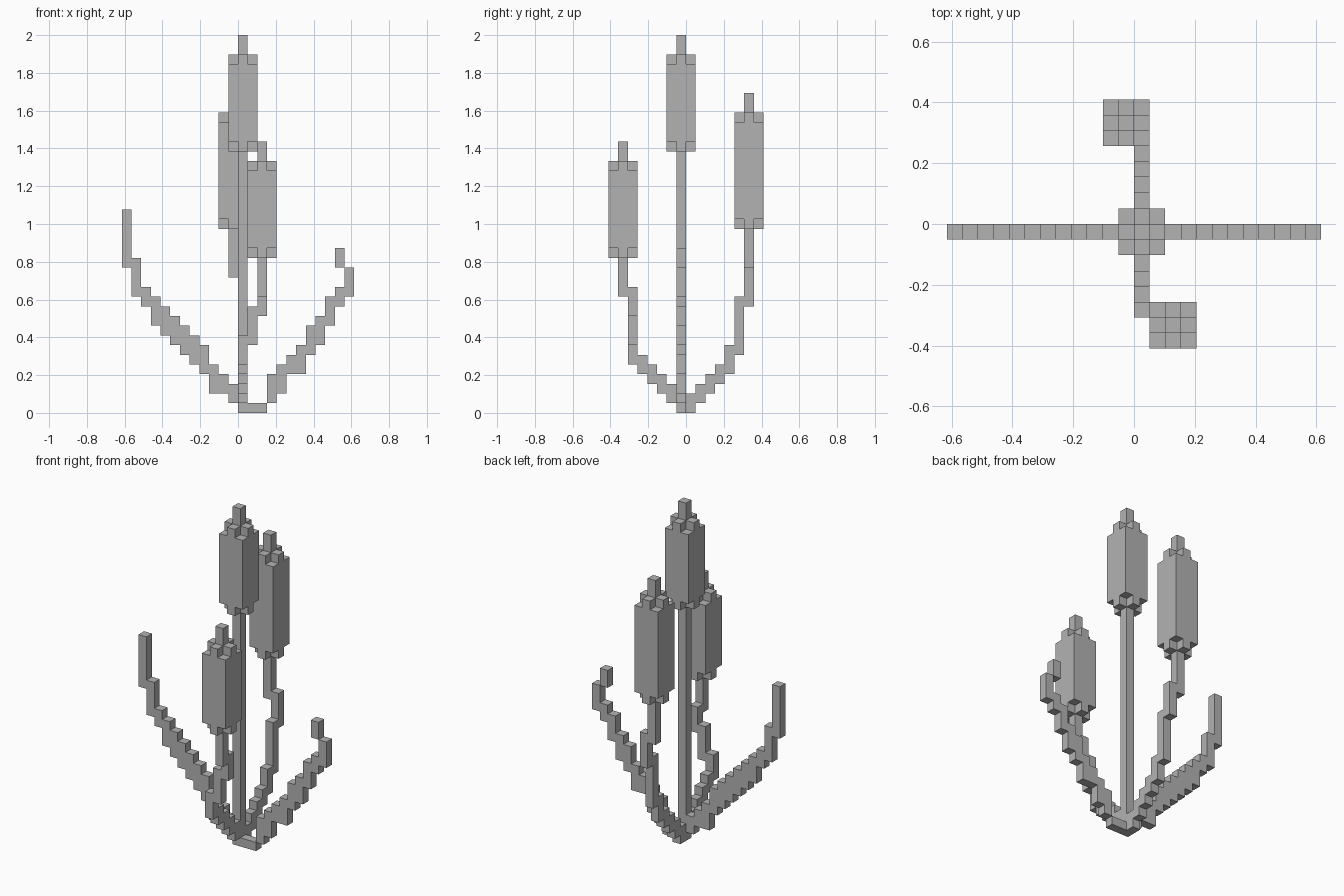
import bpy, bmesh, math
from mathutils import Vector

UNIT = 2 / 39  # edge of one block

cube = bpy.data.objects.get("Cube")
if cube:
    bpy.data.objects.remove(cube, do_unlink=True)

gray = bpy.data.materials.new("plant_gray")
gray.use_nodes = True
gray.diffuse_color = (0.45, 0.45, 0.45, 1)
gray.node_tree.nodes["Principled BSDF"].inputs["Base Color"].default_value = gray.diffuse_color


def column(x, y, low, high):
    """Blocks of one upright column."""
    return {(x, y, z) for z in range(low, high)}


def build(name, blocks):
    """Skin a set of blocks: keep only outer faces, then merge flat areas."""
    bm = bmesh.new()
    for block in blocks:
        centre = Vector(block) + Vector((0.5, 0.5, 0.5))
        for axis in range(3):
            for sign in (-1, 1):
                n = Vector((0, 0, 0))
                n[axis] = sign
                if tuple(int(a + b) for a, b in zip(block, n)) in blocks:
                    continue
                u = Vector((n.y, n.z, n.x))
                v = n.cross(u)
                corners = [centre + (n + u * a + v * b) / 2
                           for a, b in ((-1, -1), (1, -1), (1, 1), (-1, 1))]
                bm.faces.new([bm.verts.new(c * UNIT) for c in corners])
    bmesh.ops.remove_doubles(bm, verts=bm.verts, dist=UNIT / 100)
    bmesh.ops.dissolve_limit(bm, angle_limit=math.radians(1),
                             verts=bm.verts, edges=bm.edges)
    mesh = bpy.data.meshes.new(name)
    bm.to_mesh(mesh)
    bm.free()
    mesh.materials.append(gray)
    bpy.context.collection.objects.link(bpy.data.objects.new(name, mesh))


def seed_head(name, x, y, low, high):
    """Square head with notched end corners and a tip."""
    blocks = column(x, y, low, high + 2)
    for dx in (-1, 0, 1):
        for dy in (-1, 0, 1):
            inset = 1 if dx and dy else 0
            blocks |= column(x + dx, y + dy, low + inset, high - inset)
    build(name, blocks)


def path(name, columns):
    build(name, set().union(*(column(*c) for c in columns)))


# Straight middle stalk and the three heads
path("middle_stalk", [(0, -1, 0, 27)])
seed_head("middle_head", 0, -1, 27, 37)
seed_head("back_head", -1, 6, 19, 31)
seed_head("front_head", 2, -7, 16, 26)

# Bent stalks: a short stair, then uprights that shift sideways
path("back_stalk", [(0, i, i, i + 2) for i in range(4)] + [
    (0, 4, 4, 7), (0, 5, 6, 12), (0, 6, 11, 15), (-1, 6, 14, 19)])
path("front_stalk", [(0, -1 - i, i, i + 2) for i in range(1, 5)] + [
    (0, -6, 5, 8), (1, -6, 7, 11), (2, -6, 10, 13), (2, -7, 12, 16)])

# Arching leaves, listed outward from the middle as (low, high)
right_spans = [(1, 3), (2, 4), (2, 5), (4, 7), (5, 8), (6, 9),
               (7, 10), (8, 11), (9, 12), (11, 13), (12, 16), (15, 21)]
left_spans = [(0, 1), (0, 1), (1, 4), (2, 5), (4, 6), (4, 7),
              (6, 9), (7, 10), (9, 12), (11, 13), (12, 15)]
path("right_leaf", [(-1 - i, -1, *s) for i, s in enumerate(right_spans)])
path("left_leaf", [(1 + i, -1, *s) for i, s in enumerate(left_spans)]
     + [(10, -1, 15, 17)])
